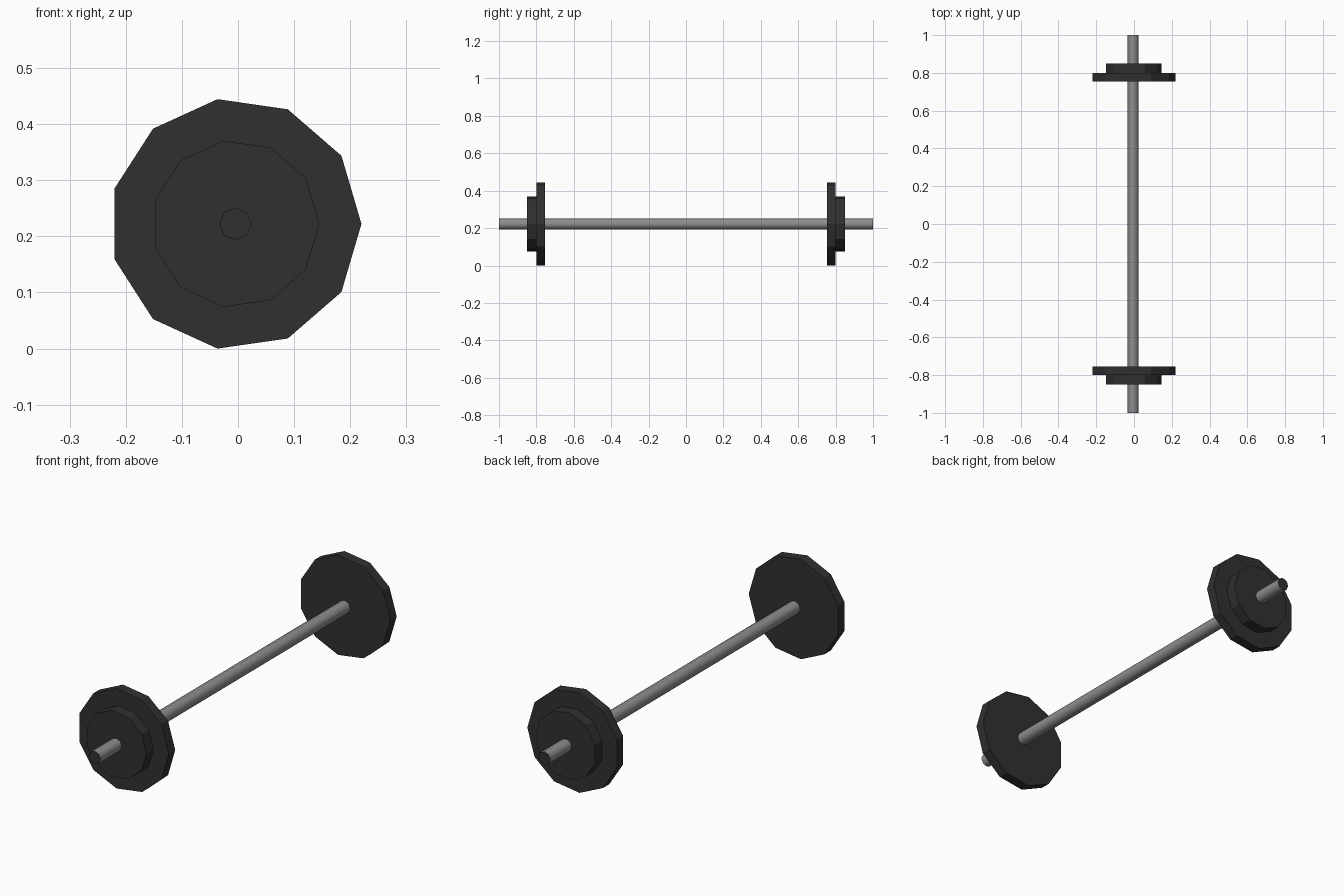
import bpy, bmesh, math
from mathutils import Matrix

if "Cube" in bpy.data.objects:
    bpy.data.objects.remove(bpy.data.objects["Cube"])

CX, CZ = -0.0045, 0.2222   # bar axis


def material(name, v):
    m = bpy.data.materials.new(name)
    m.diffuse_color = (v, v, v, 1)
    m.use_nodes = True
    m.node_tree.nodes["Principled BSDF"].inputs["Base Color"].default_value = m.diffuse_color
    return m


dark = material("dark_iron", 0.03)
steel = material("steel", 0.27)


def disc(name, sides, radius, y0, y1, mats, cap_mat=0, smooth=False, turn=0.0):
    """Closed prism along y with its first corner towards +x."""
    bm = bmesh.new()
    rings = []
    for y in (y0, y1):
        ring = []
        for i in range(sides):
            a = turn + 2 * math.pi * i / sides
            ring.append(bm.verts.new((CX + radius * math.cos(a), y,
                                      CZ + radius * math.sin(a))))
        rings.append(ring)
    for ring in rings:
        bm.faces.new(ring).material_index = cap_mat
    for i in range(sides):
        j = (i + 1) % sides
        f = bm.faces.new((rings[0][i], rings[0][j], rings[1][j], rings[1][i]))
        f.smooth = smooth
    bmesh.ops.recalc_face_normals(bm, faces=bm.faces[:])
    if smooth:
        for e in bm.edges:
            e.smooth = e.calc_face_angle() < math.radians(50)
    me = bpy.data.meshes.new(name)
    bm.to_mesh(me)
    bm.free()
    for m in mats:
        me.materials.append(m)
    ob = bpy.data.objects.new(name, me)
    bpy.context.collection.objects.link(ob)
    return ob


# Bar with dark ends
disc("bar", 8, 0.029, -1.0, 1.0, [steel, dark], cap_mat=1, smooth=True)

# Large inner plate and small outer plate at each end
for side, s in (("front", -1), ("back", 1)):
    disc(side + "_large_plate", 11, 0.2245, s * 0.755, s * 0.80, [dark])
    disc(side + "_small_plate", 11, 0.1495, s * 0.80, s * 0.85, [dark])
